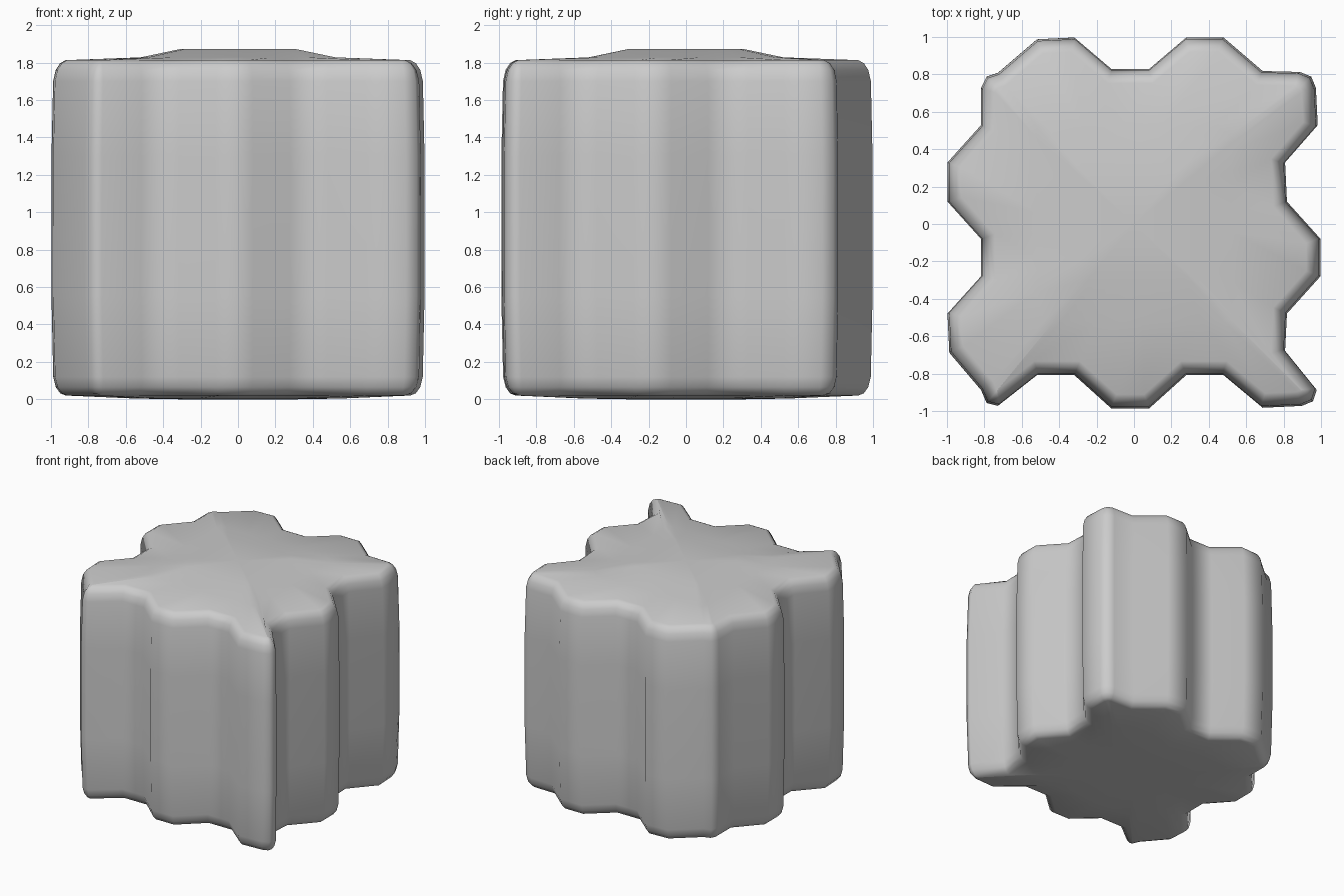
import bpy
import bmesh
from mathutils import Vector

cube = bpy.data.objects.get("Cube")
if cube:
    bpy.data.objects.remove(cube, do_unlink=True)

# Notched outline, one side at a time, counter-clockwise
FRONT = [(-.82, -.89), (-.79, -.96), (-.73, -.975), (-.52, -.81), (-.32, -.81),
         (-.12, -.99), (.08, -.99), (.28, -.81), (.48, -.81), (.69, -.985)]
RIGHT = [(.9, -.975), (.96, -.95), (.98, -.89), (.81, -.68), (.82, -.48),
         (1, -.28), (1, -.08), (.82, .12), (.81, .33), (.985, .53)]
BACK = [(.975, .73), (.95, .79), (.89, .815), (.69, .82), (.48, 1),
        (.28, 1), (.08, .83), (-.12, .83), (-.32, 1), (-.52, .99)]
LEFT = [(-.73, .81), (-.79, .79), (-.82, .73), (-.82, .53), (-1, .33),
        (-1, .12), (-.82, -.08), (-.82, -.28), (-1, -.48), (-.99, -.69)]
OUTLINE = [Vector(p) for p in FRONT + RIGHT + BACK + LEFT]
MID = 0.92


def inset(points, dist):
    """Move a closed outline inward by an even distance."""
    result = []
    for i, p in enumerate(points):
        a = (p - points[i - 1]).normalized()
        b = (points[(i + 1) % len(points)] - p).normalized()
        na, nb = Vector((-a.y, a.x)), Vector((-b.y, b.x))
        result.append(p + (na + nb) * dist / (1 + na.dot(nb)))
    return result


def square(points, half):
    """Pull the outline onto a square round the centre."""
    return [p * half / max(abs(p.x), abs(p.y)) for p in points]


def dome(p):
    return (1 - p.x ** 2) * (1 - p.y ** 2)


bm = bmesh.new()


def ring(points, z, bulge=0.0):
    return [bm.verts.new((p.x, p.y, z + bulge * dome(p))) for p in points]


def side_ring(z, dist):
    scale = 1 - 0.016 * ((z - MID) / MID) ** 2
    pts = [p * scale for p in inset(OUTLINE, dist)]
    return ring(pts, z)


# Flat underside, rounded rims, bulging walls and raised middle of the top
rings = [ring(square(OUTLINE, .32), 0), ring(square(OUTLINE, .55), .004)]
for z, dist in ((.02, .065), (.032, .035), (.065, .012), (.12, 0), (.55, 0),
                (1.3, 0), (1.7, 0), (1.76, .012), (1.797, .035), (1.813, .065)):
    rings.append(side_ring(z, dist))
rings += [ring(square(OUTLINE, .52), 1.828), ring(square(OUTLINE, .31), 1.872)]

n = len(OUTLINE)
for low, high in zip(rings, rings[1:]):
    for i in range(n):
        j = (i + 1) % n
        bm.faces.new((low[i], low[j], high[j], high[i]))

# Caps as fans round a centre point
for loop, z in ((rings[0], 0), (rings[-1], 1.872)):
    centre = bm.verts.new((0, 0, z))
    for i in range(n):
        bm.faces.new((loop[i], loop[(i + 1) % n], centre))
bmesh.ops.recalc_face_normals(bm, faces=bm.faces[:])

mesh = bpy.data.meshes.new("notched_block")
bm.to_mesh(mesh)
bm.free()
mesh.shade_smooth()
block = bpy.data.objects.new("notched_block", mesh)
bpy.context.collection.objects.link(block)

# Plain grey
grey = bpy.data.materials.new("plain_grey")
grey.use_nodes = True
colour = (0.6, 0.6, 0.6, 1)
grey.diffuse_color = colour
grey.node_tree.nodes["Principled BSDF"].inputs["Base Color"].default_value = colour
mesh.materials.append(grey)
